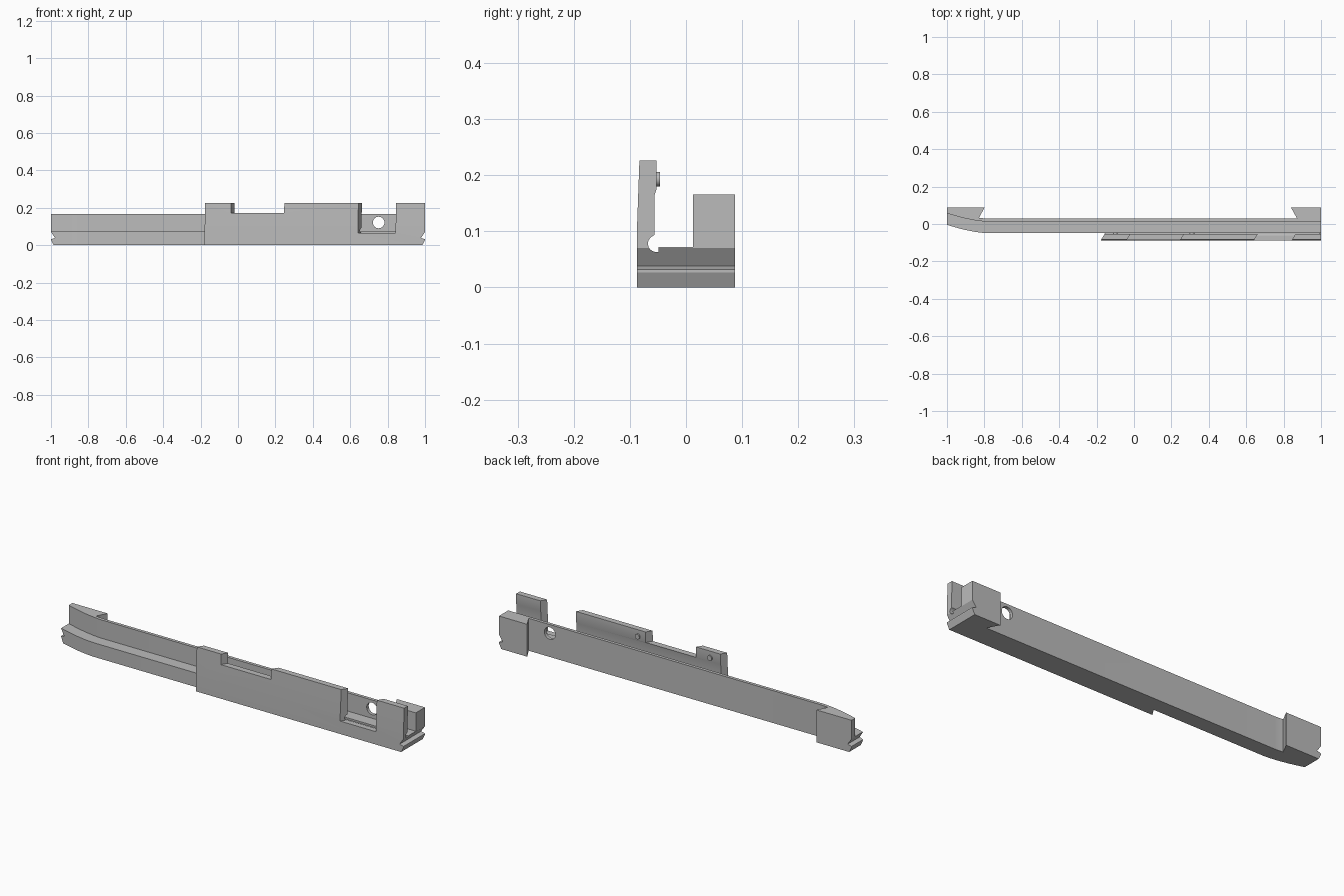
import bpy, bmesh, math
from mathutils import Vector

if "Cube" in bpy.data.objects:
    bpy.data.objects.remove(bpy.data.objects["Cube"], do_unlink=True)

grey = bpy.data.materials.new("satin_grey")
grey.use_nodes = True
GREY = (0.5, 0.5, 0.5, 1)
grey.diffuse_color = GREY
grey.node_tree.nodes["Principled BSDF"].inputs["Base Color"].default_value = GREY


def loft(name, rings):
    """Solid through a series of matching cross-sections."""
    bm = bmesh.new()
    loops = [[bm.verts.new(p) for p in ring] for ring in rings]
    for a, b in zip(loops, loops[1:]):
        for i in range(len(a)):
            j = (i + 1) % len(a)
            bm.faces.new((a[i], a[j], b[j], b[i]))
    bm.faces.new(loops[0])
    bm.faces.new(loops[-1])
    bmesh.ops.recalc_face_normals(bm, faces=bm.faces)
    mesh = bpy.data.meshes.new(name)
    bm.to_mesh(mesh)
    bm.free()
    mesh.materials.append(grey)
    obj = bpy.data.objects.new(name, mesh)
    bpy.context.collection.objects.link(obj)
    return obj


def along_z(name, pts, low, high):
    return loft(name, [[(x, y, z) for x, y in pts] for z in (low, high)])


def along_y(name, pts, front, back, shear=0):
    return loft(name, [[(x + s, y, z) for x, z in pts]
                       for y, s in ((front, 0), (back, shear))])


def disc(cx, cz, r, count=32):
    return [(cx + r * math.cos(math.tau * i / count),
             cz + r * math.sin(math.tau * i / count)) for i in range(count)]


def cut(obj, cutter):
    mod = obj.modifiers.new("cut", 'BOOLEAN')
    mod.operation = 'DIFFERENCE'
    mod.solver = 'EXACT'
    mod.object = cutter
    bpy.context.view_layer.objects.active = obj
    bpy.ops.object.modifier_apply(modifier=mod.name)


WALL_TOP, FLOOR, BACK = 0.166, 0.072, 0.087


def bend(x):
    """Backward sweep of the channel near its left end."""
    t = max(0, (-0.78 - x) / 0.22)
    return 0.045 * t ** 1.6


# L-shaped channel: floor and thin back wall, curved at one end
stations = [-1 + 0.22 * i / 12 for i in range(13)] + [1]
section = [(-0.049, 0), (-0.049, FLOOR), (0.0125, FLOOR),
           (0.0125, WALL_TOP), (0.029, WALL_TOP), (0.029, 0)]
channel = loft("channel", [[(x, y + bend(x), z) for y, z in section]
                           for x in stations])

# Rear end blocks with slanted inner faces
curve = [(x, 0.02 + bend(x)) for x in stations if x < -0.835]
left_block = along_z("left_end_block",
                     curve + [(-0.835, 0.02), (-0.8, BACK), (-1, BACK)], 0, WALL_TOP)
right_block = along_z("right_end_block",
                      [(1, 0.0125), (1, BACK), (0.84, BACK), (0.872, 0.029),
                       (0.872, 0.0125)], 0, WALL_TOP)

# Front plate with a rounded undercut slot above the floor
profile = [(-0.0875, 0), (-0.0875, 0.1), (-0.083, 0.2266), (-0.053, 0.2266),
           (-0.053, 0.174), (-0.056, 0.165), (-0.056, 0.094)]
profile += [(-0.053 + 0.015 * math.cos(a), 0.078 + 0.015 * math.sin(a))
            for a in (math.radians(d) for d in range(115, 271, 22))]
profile += [(-0.049, 0.063), (-0.049, 0)]
SLANT = 0.6
plate = loft("front_plate", [
    [(-0.178 + SLANT * (y + 0.0875), y, z) for y, z in profile],
    [(1, y, z) for y, z in profile]])

# Slanted openings in the plate
cutters = []
for x0, x1, z0 in ((-0.04, 0.245, 0.173), (0.641, 0.843, 0.066)):
    c = along_y("opening_cutter", [(x0, z0), (x1, z0), (x1, 0.3), (x0, 0.3)],
                -0.0875, -0.0495, SLANT * 0.038)
    # Extend the cutter forward so its face never touches the plate
    for v in c.data.vertices:
        if v.co.y < -0.08:
            v.co += Vector((-SLANT * 0.02, -0.02, 0))
    cut(plate, c)
    cutters.append(c)

# Round hole through the back wall
hole = along_y("hole_cutter", disc(0.752, 0.121, 0.031), -0.02, 0.1)
cut(channel, hole)
cutters.append(hole)

# V notch and bottom chamfer on both ends
for side in (-1, 1):
    shapes = ([(1.05, 0.12), (1, 0.07), (0.978, 0.038), (1, 0.032), (1.05, 0.03)],
              [(1.05, 0.027), (1, 0.027), (0.986, -0.001), (0.986, -0.02), (1.05, -0.02)])
    for shape in shapes:
        c = along_y("end_cutter", [(side * x, z) for x, z in shape], -0.2, 0.2)
        for part in ((channel, left_block) if side < 0
                     else (channel, right_block, plate)):
            cut(part, c)
        cutters.append(c)

for c in cutters:
    bpy.data.objects.remove(c, do_unlink=True)

# Small round bosses on the inside of the plate
bosses = [along_y("plate_boss", disc(x, 0.193, 0.013, 20), -0.056, -0.046)
          for x in (-0.1, 0.31)]

for obj in [channel, left_block, right_block, plate] + bosses:
    bpy.ops.object.select_all(action='DESELECT')
    obj.select_set(True)
    bpy.context.view_layer.objects.active = obj
    bpy.ops.object.shade_smooth_by_angle(angle=math.radians(25))
